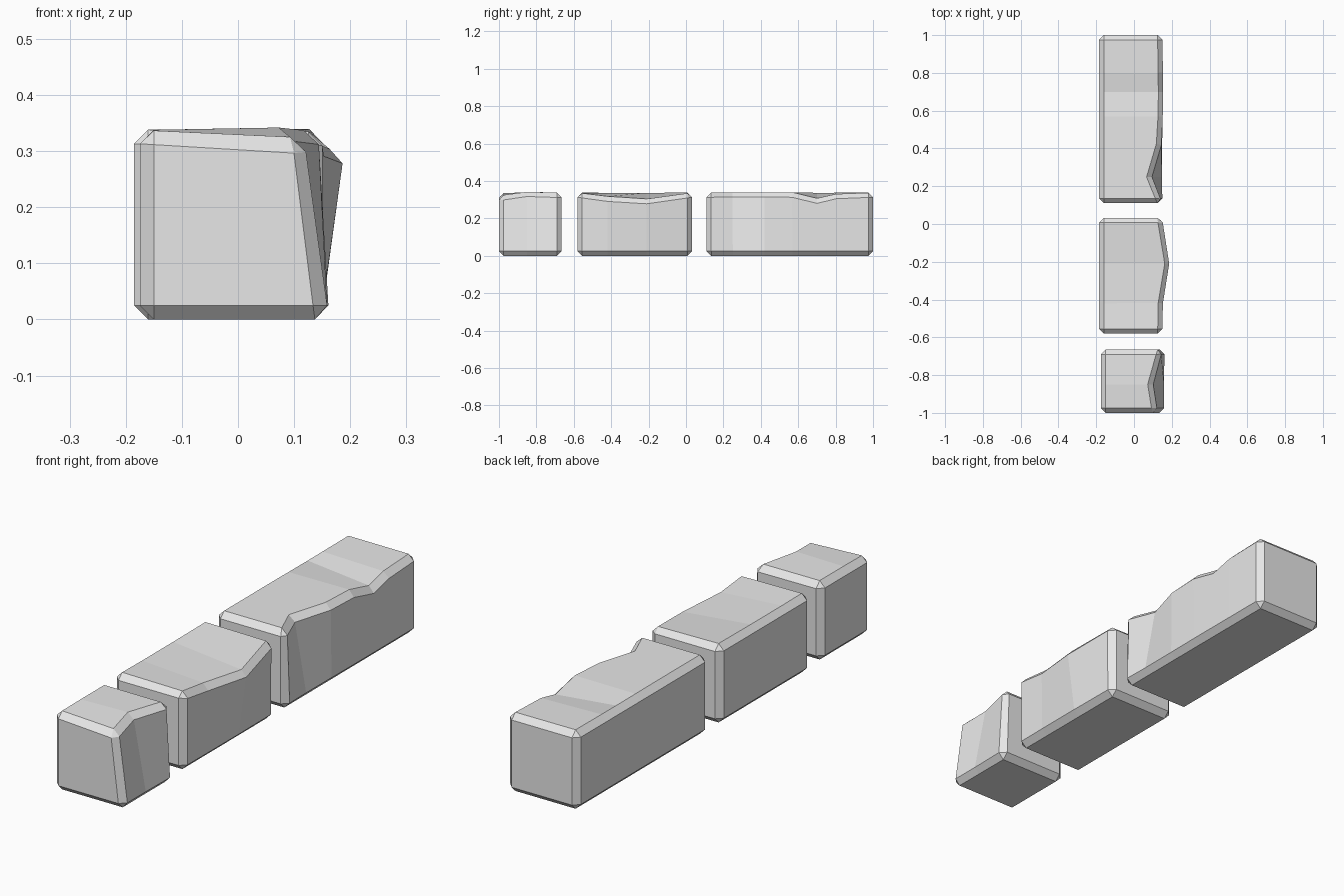
import bpy
import bmesh

if "Cube" in bpy.data.objects:
    bpy.data.objects.remove(bpy.data.objects["Cube"], do_unlink=True)

stone = bpy.data.materials.new("stone_grey")
stone.use_nodes = True
colour = (0.8, 0.8, 0.8, 1)
stone.diffuse_color = colour
stone.node_tree.nodes["Principled BSDF"].inputs["Base Color"].default_value = colour

HEIGHT = 0.338
CHAMFER = 0.025


def make_block(name, left, right, worn_edge):
    """Loft a block along y; worn_edge lists the (x, y, z) of its chipped top edge."""
    bm = bmesh.new()
    rings = []
    for i, (x, y, z) in enumerate(worn_edge):
        corners = [(left, y, 0), (right, y, 0), (x, y, z), (left, y, HEIGHT)]
        rings.append([bm.verts.new(c) for c in corners])
    # Sides and end caps
    for a, b in zip(rings, rings[1:]):
        for k in range(4):
            n = (k + 1) % 4
            bm.faces.new((a[k], a[n], b[n], b[k]))
    bm.faces.new(rings[0])
    bm.faces.new(rings[-1][::-1])
    bmesh.ops.recalc_face_normals(bm, faces=bm.faces)
    # Chamfer the long edges and the end outlines, but not the facet lines
    inner = {v for ring in rings[1:-1] for v in ring}
    station = {v: i for i, ring in enumerate(rings) for v in ring}
    edges = []
    for e in bm.edges:
        a, b = e.verts
        if station[a] != station[b] or a not in inner:
            edges.append(e)
    bmesh.ops.bevel(bm, geom=edges, offset=CHAMFER, offset_type='OFFSET',
                    segments=1, profile=0.5, affect='EDGES', clamp_overlap=False)
    bmesh.ops.recalc_face_normals(bm, faces=bm.faces)
    mesh = bpy.data.meshes.new(name)
    bm.to_mesh(mesh)
    bm.free()
    mesh.materials.append(stone)
    obj = bpy.data.objects.new(name, mesh)
    bpy.context.collection.objects.link(obj)
    return obj


# Short block with a leaning, notched side
make_block("short_block", -0.175, 0.162, [
    (0.122, -1.0, 0.32), (0.098, -0.85, 0.342), (0.15, -0.665, 0.336)])

# Middle block with a bulging side and a dipped edge
make_block("middle_block", -0.185, 0.15, [
    (0.15, -0.58, HEIGHT), (0.153, -0.42, 0.316),
    (0.188, -0.21, 0.303), (0.148, 0.033, HEIGHT)])

# Long block with one deep notch and one shallow chip
make_block("long_block", -0.185, 0.15, [
    (0.15, 0.11, HEIGHT), (0.093, 0.25, HEIGHT), (0.143, 0.42, HEIGHT),
    (0.152, 0.57, HEIGHT), (0.154, 0.70, 0.306), (0.152, 0.80, 0.33),
    (0.15, 1.0, HEIGHT)])
